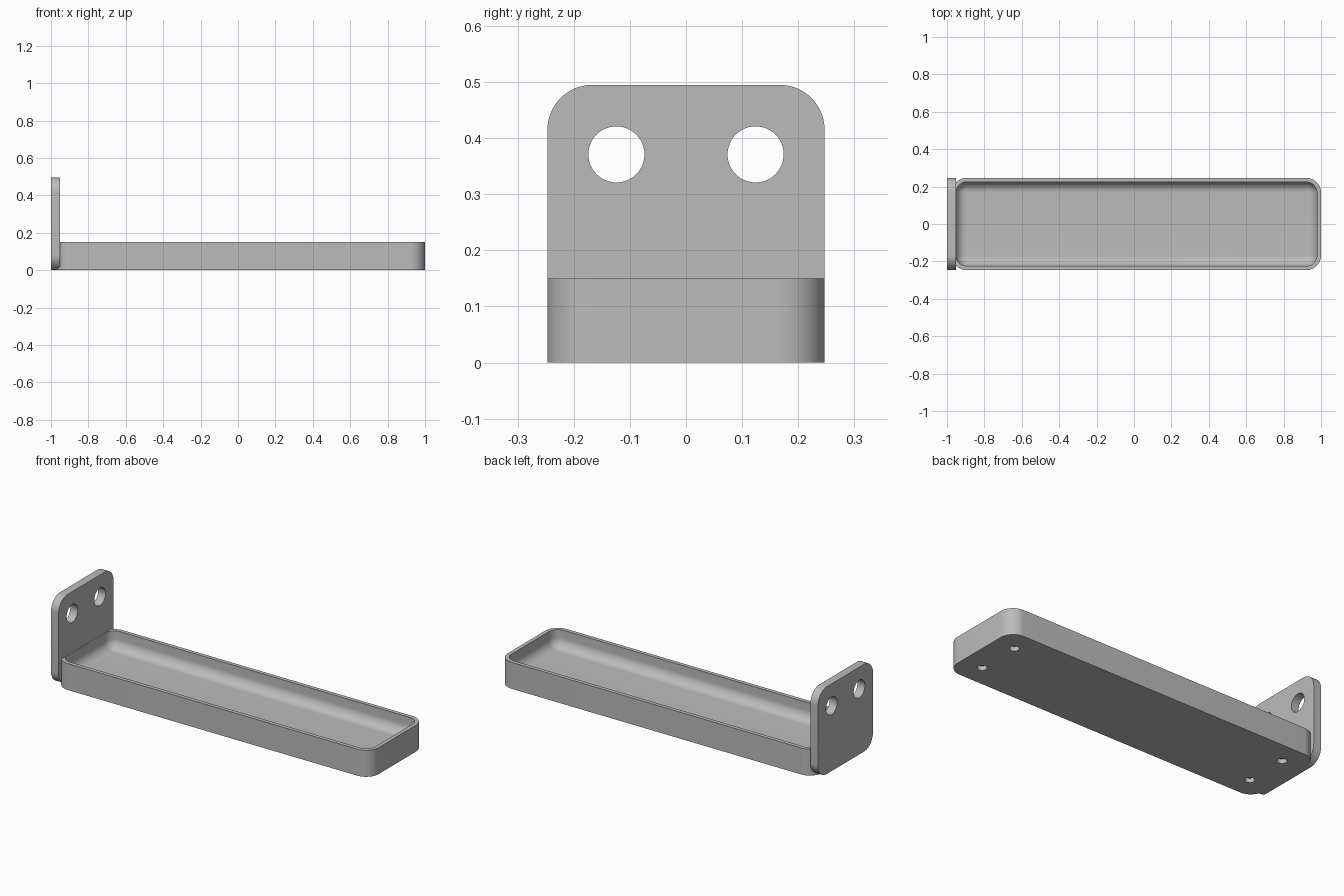
import bpy, bmesh, math
from mathutils import Matrix, Vector

if "Cube" in bpy.data.objects:
    bpy.data.objects.remove(bpy.data.objects["Cube"])

grey = bpy.data.materials.new("plain_grey")
grey.use_nodes = True
grey.diffuse_color = (0.5, 0.5, 0.5, 1)
grey.node_tree.nodes["Principled BSDF"].inputs["Base Color"].default_value = (0.5, 0.5, 0.5, 1)

HALF_W, CORNER, WALL = 0.247, 0.08, 0.022
LEFT, RIGHT, TRAY_H = -0.974, 1.0, 0.15
PLATE_H, PLATE_T = 0.495, 0.047
FLOOR, FILLET = 0.05, 0.055


def rounded_rect(x0, x1, y0, y1, r, steps=12):
    """Counter-clockwise outline of a rectangle with round corners."""
    pts = []
    corners = [(x1 - r, y1 - r), (x0 + r, y1 - r), (x0 + r, y0 + r), (x1 - r, y0 + r)]
    for q, (cx, cy) in enumerate(corners):
        for i in range(steps + 1):
            a = math.pi / 2 * (q + i / steps)
            pts.append((cx + r * math.cos(a), cy + r * math.sin(a)))
    return pts


def loft(name, rings):
    """Skin a stack of matching rings and cap both ends."""
    bm = bmesh.new()
    loops = [[bm.verts.new(p) for p in ring] for ring in rings]
    for a, b in zip(loops, loops[1:]):
        for i in range(len(a)):
            j = (i + 1) % len(a)
            bm.faces.new((a[i], a[j], b[j], b[i]))
    bm.faces.new(loops[0][::-1])
    bm.faces.new(loops[-1])
    bmesh.ops.recalc_face_normals(bm, faces=bm.faces)
    mesh = bpy.data.meshes.new(name)
    bm.to_mesh(mesh)
    bm.free()
    obj = bpy.data.objects.new(name, mesh)
    bpy.context.collection.objects.link(obj)
    mesh.materials.append(grey)
    return obj


def drill(target, centers, radius, depth, axis):
    """Cut round holes centred on the given points along an axis."""
    bm = bmesh.new()
    turn = Vector((0, 0, 1)).rotation_difference(Vector(axis)).to_matrix().to_4x4()
    for c in centers:
        bmesh.ops.create_cone(bm, cap_ends=True, segments=48, radius1=radius, radius2=radius,
                              depth=depth, matrix=Matrix.Translation(c) @ turn)
    mesh = bpy.data.meshes.new(target.name + "_drill")
    bm.to_mesh(mesh)
    bm.free()
    mesh.materials.append(grey)
    cutter = bpy.data.objects.new(target.name + "_drill", mesh)
    bpy.context.collection.objects.link(cutter)
    mod = target.modifiers.new("holes", 'BOOLEAN')
    mod.operation, mod.solver, mod.object = 'DIFFERENCE', 'EXACT', cutter
    bpy.context.view_layer.objects.active = target
    bpy.ops.object.modifier_apply(modifier=mod.name)
    bpy.data.objects.remove(cutter)


def tray_ring(inset, z):
    outline = rounded_rect(LEFT + inset, RIGHT - inset, -HALF_W + inset, HALF_W - inset,
                           CORNER - inset)
    return [(x, y, z) for x, y in outline]


# Tray: outer wall, rim, inner wall, then a fillet down to the floor
rings = [tray_ring(0, 0), tray_ring(0, TRAY_H), tray_ring(WALL, TRAY_H)]
for i in range(11):
    a = math.pi / 2 * i / 10
    rings.append(tray_ring(WALL + FILLET * (1 - math.cos(a)),
                           FLOOR + FILLET * (1 - math.sin(a))))
tray = loft("tray", rings)

# Blind holes in the underside
inset = 0.123
drill(tray, [(x, y, 0) for x in (LEFT + inset, RIGHT - inset) for y in (-0.124, 0.124)],
      0.025, 0.05, (0, 0, 1))

# Upright end plate with two through holes
outline = rounded_rect(-HALF_W, HALF_W, 0, PLATE_H, CORNER)
plate = loft("end_plate", [[(x, y, z) for y, z in outline] for x in (-1, -1 + PLATE_T)])
drill(plate, [(-1, y, 0.371) for y in (-0.124, 0.124)], 0.05, 0.3, (1, 0, 0))

# Smooth shading with sharp edges kept
bpy.ops.object.select_all(action='DESELECT')
for obj in (tray, plate):
    obj.select_set(True)
bpy.context.view_layer.objects.active = tray
bpy.ops.object.shade_smooth_by_angle(angle=math.radians(35))
